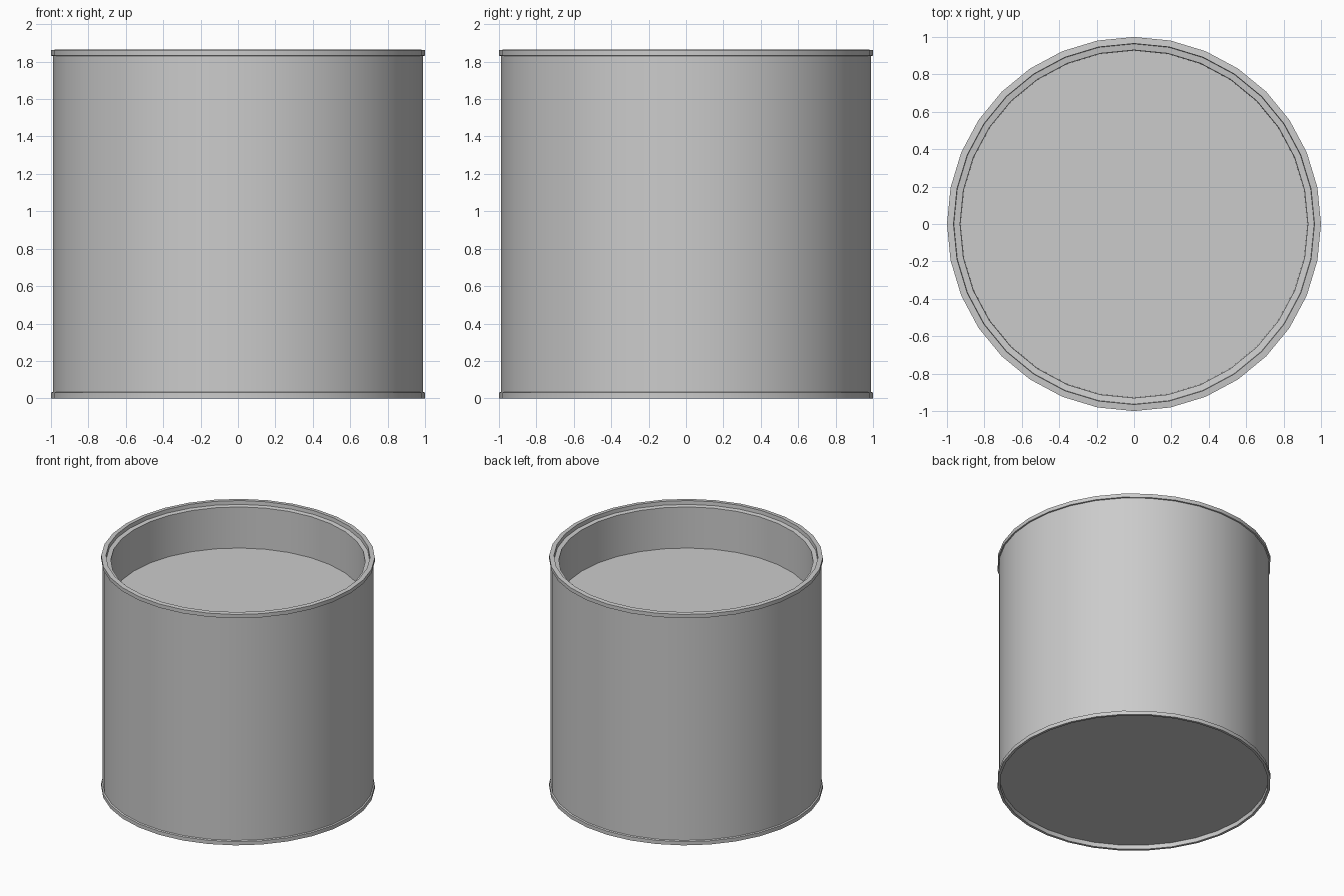
import bpy, bmesh, math

if "Cube" in bpy.data.objects:
    bpy.data.objects.remove(bpy.data.objects["Cube"])

SIDES = 32


def lathe(name, profile, closed=False):
    """Spin (radius, z) points around z; a radius of 0 makes a pole."""
    bm = bmesh.new()
    rings = []
    for r, z in profile:
        if r == 0:
            rings.append([bm.verts.new((0, 0, z))] * SIDES)
        else:
            rings.append([bm.verts.new((r * math.cos(math.tau * i / SIDES),
                                        r * math.sin(math.tau * i / SIDES), z))
                          for i in range(SIDES)])
    pairs = list(zip(rings, rings[1:]))
    if closed:
        pairs.append((rings[-1], rings[0]))
    for a, b in pairs:
        for i in range(SIDES):
            j = (i + 1) % SIDES
            corners = list(dict.fromkeys((a[i], a[j], b[j], b[i])))
            bm.faces.new(corners)
    bmesh.ops.recalc_face_normals(bm, faces=bm.faces)
    mesh = bpy.data.meshes.new(name)
    bm.to_mesh(mesh)
    bm.free()
    obj = bpy.data.objects.new(name, mesh)
    bpy.context.collection.objects.link(obj)
    bpy.ops.object.select_all(action='DESELECT')
    obj.select_set(True)
    bpy.context.view_layer.objects.active = obj
    bpy.ops.object.shade_smooth_by_angle(angle=math.radians(30))
    return obj


# Tin: recessed base, bottom bead, wall, top rim with inner lid step, inner wall, fill surface
lathe("open_tin", [
    (0, 0.035), (0.98, 0.035), (0.98, 0), (1.0, 0), (1.0, 0.03), (0.99, 0.035),
    (0.99, 1.83), (1.0, 1.832), (1.0, 1.862), (0.965, 1.865),
    (0.963, 1.835), (0.93, 1.83), (0.927, 1.5), (0, 1.5),
])
